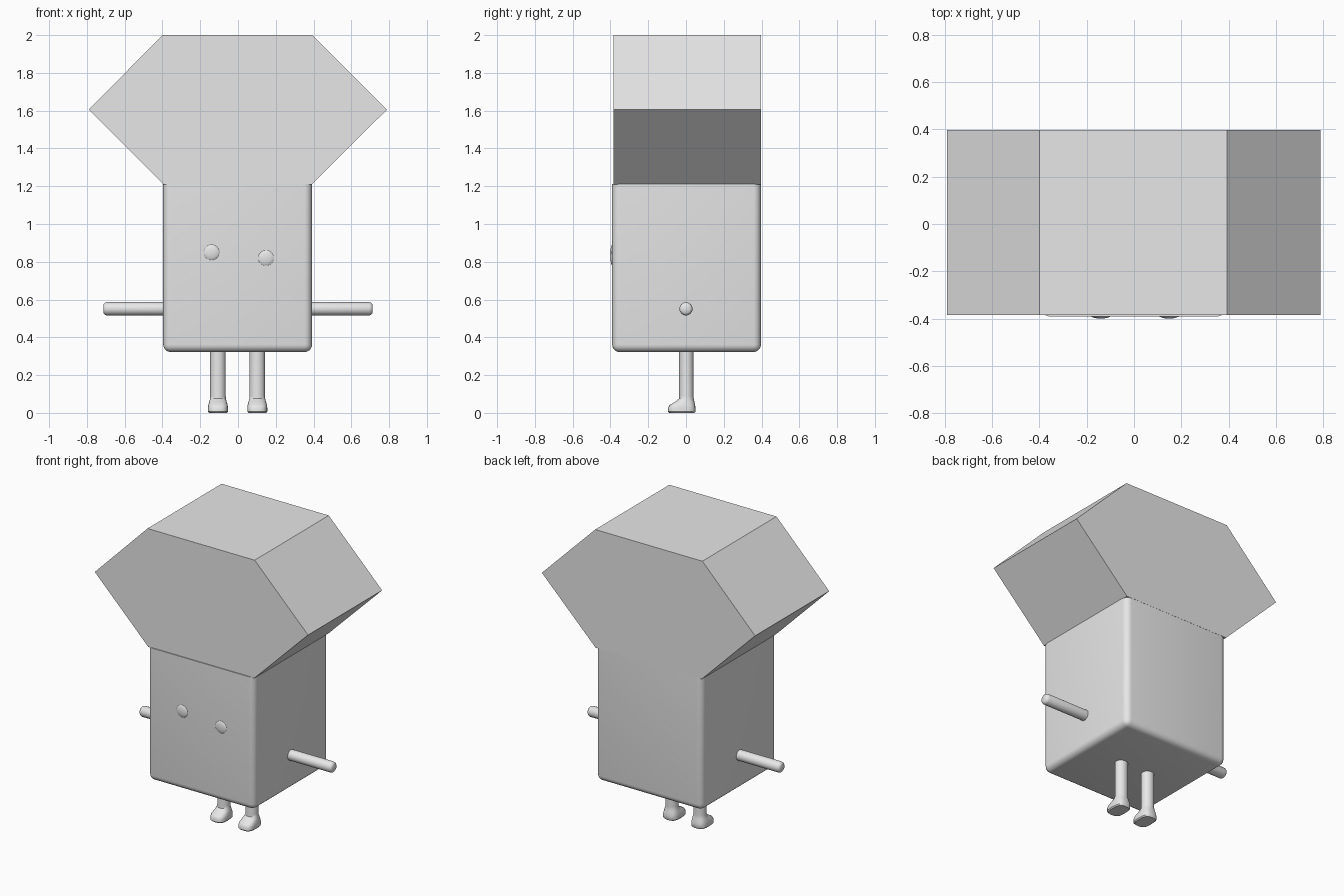
import bpy, bmesh, math
from mathutils import Matrix

if "Cube" in bpy.data.objects:
    bpy.data.objects.remove(bpy.data.objects["Cube"])

grey = bpy.data.materials.new("plain_grey")
grey.diffuse_color = (0.8, 0.8, 0.8, 1)
grey.use_nodes = True
grey.node_tree.nodes["Principled BSDF"].inputs["Base Color"].default_value = grey.diffuse_color


def finish(name, bm, smooth=True):
    """Turn a bmesh into a named grey object."""
    bmesh.ops.recalc_face_normals(bm, faces=bm.faces)
    mesh = bpy.data.meshes.new(name)
    bm.to_mesh(mesh)
    bm.free()
    mesh.materials.append(grey)
    ob = bpy.data.objects.new(name, mesh)
    bpy.context.collection.objects.link(ob)
    bpy.context.view_layer.objects.active = ob
    ob.select_set(True)
    if smooth:
        bpy.ops.object.shade_smooth_by_angle(angle=math.radians(40))
    ob.select_set(False)
    return ob


def loft(bm, rings):
    """Skin a list of point rings and cap both ends."""
    loops = [[bm.verts.new(p) for p in ring] for ring in rings]
    for a, b in zip(loops, loops[1:]):
        for i in range(len(a)):
            j = (i + 1) % len(a)
            bm.faces.new((a[i], a[j], b[j], b[i]))
    bm.faces.new(loops[0])
    bm.faces.new(loops[-1])


# Head: hexagonal prism, flat shaded
bm = bmesh.new()
outline = [(-0.395, 1.21), (0.39, 1.21), (0.788, 1.605),
           (0.393, 2.0), (-0.4, 2.0), (-0.79, 1.605)]
loft(bm, [[(x, y, z) for x, z in outline] for y in (-0.385, 0.398)])
finish("head", bm, smooth=False)

# Body: block with rounded sides and bottom
bm = bmesh.new()
bmesh.ops.create_cube(bm, size=1, matrix=Matrix.Translation((-0.002, 0.003, 0.767))
                      @ Matrix.Diagonal((0.788, 0.788, 0.89, 1)))
edges = [e for e in bm.edges if min(v.co.z for v in e.verts) < 0.5]
bmesh.ops.bevel(bm, geom=edges, offset=0.04, segments=5, profile=0.5, affect='EDGES')
finish("body", bm)

# Eyes: shallow domes, set at slightly different heights
for side, x, z in (("left", -0.14, 0.85), ("right", 0.148, 0.82)):
    bm = bmesh.new()
    bmesh.ops.create_uvsphere(bm, u_segments=24, v_segments=12, radius=1,
                              matrix=Matrix.Translation((x, -0.385, z))
                              @ Matrix.Diagonal((0.045, 0.015, 0.045, 1))
                              @ Matrix.Rotation(math.pi / 2, 4, 'X'))
    finish(side + "_eye", bm)

N = 24
angles = [2 * math.pi * i / N for i in range(N)]

# Arms: straight rods with softened tips
for side, s in (("left", -1), ("right", 1)):
    bm = bmesh.new()
    loft(bm, [[(s * x, r * math.cos(a), 0.551 + r * math.sin(a)) for a in angles]
              for x, r in ((0.36, 0.035), (0.695, 0.035), (0.706, 0.031), (0.713, 0.022))])
    finish(side + "_arm", bm)


def boxy(t, power):
    """Squared-off sine or cosine value."""
    return math.copysign(abs(t) ** power, t)


# Legs with feet: rings of (height, half width, front y, back y, squareness)
SECTIONS = [(0.0, 0.047, -0.088, 0.045, 0.65), (0.007, 0.053, -0.095, 0.05, 0.65),
            (0.028, 0.053, -0.095, 0.05, 0.65), (0.042, 0.051, -0.086, 0.048, 0.7),
            (0.06, 0.046, -0.056, 0.044, 0.8), (0.075, 0.042, -0.037, 0.041, 1),
            (0.09, 0.041, -0.036, 0.041, 1), (0.35, 0.041, -0.036, 0.041, 1)]
for side, cx in (("left", -0.106), ("right", 0.102)):
    bm = bmesh.new()
    loft(bm, [[(cx + w * boxy(math.cos(a), p),
                (f + b) / 2 + (b - f) / 2 * boxy(math.sin(a), p), z) for a in angles]
              for z, w, f, b, p in SECTIONS])
    finish(side + "_leg", bm)
